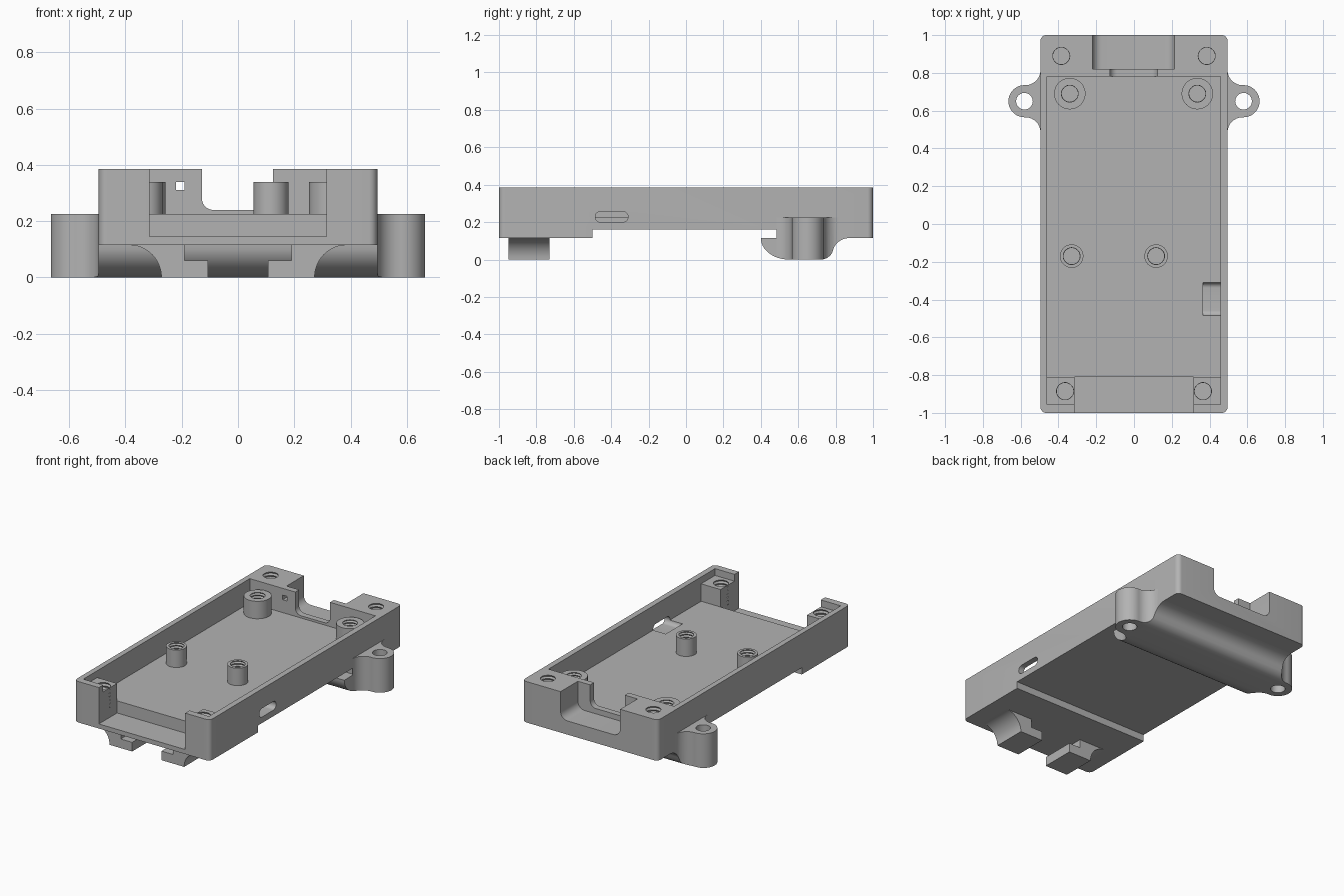
import bpy
import bmesh
from math import pi, cos, sin
from mathutils import Vector

old = bpy.data.objects.get("Cube")
if old:
    bpy.data.objects.remove(old, do_unlink=True)

grey = bpy.data.materials.new("matte grey")
grey.use_nodes = True
tone = (0.45, 0.45, 0.45, 1)
grey.diffuse_color = tone
grey.node_tree.nodes["Principled BSDF"].inputs["Base Color"].default_value = tone


def prism(name, outline, axis, low, high):
    """Extrude an outline along an axis; its points are the other two axes in order."""
    def place(a, b, c):
        return {"x": (c, a, b), "y": (a, c, b), "z": (a, b, c)}[axis]
    bm = bmesh.new()
    face = bm.faces.new([bm.verts.new(place(a, b, low)) for a, b in outline])
    grown = bmesh.ops.extrude_face_region(bm, geom=[face])
    shift = Vector(place(0, 0, high - low))
    bmesh.ops.translate(bm, vec=shift, verts=[v for v in grown["geom"] if isinstance(v, bmesh.types.BMVert)])
    bmesh.ops.recalc_face_normals(bm, faces=bm.faces)
    return finish(name, bm)


def finish(name, bm):
    mesh = bpy.data.meshes.new(name)
    bm.to_mesh(mesh)
    bm.free()
    mesh.materials.append(grey)
    obj = bpy.data.objects.new(name, mesh)
    bpy.context.collection.objects.link(obj)
    return obj


def arc(a, b, ra, rb, start, end, steps=12):
    return [(a + ra * cos(start + (end - start) * i / steps),
             b + rb * sin(start + (end - start) * i / steps)) for i in range(steps + 1)]


def rounded(a0, a1, b0, b1, r):
    corners = [(a1 - r, b1 - r), (a0 + r, b1 - r), (a0 + r, b0 + r), (a1 - r, b0 + r)]
    return [p for i, (a, b) in enumerate(corners) for p in arc(a, b, r, r, i * pi / 2, (i + 1) * pi / 2, 8)]


def box(name, x0, x1, y0, y1, z0, z1):
    return prism(name, [(x0, y0), (x1, y0), (x1, y1), (x0, y1)], "z", z0, z1)


def cylinder(name, x, y, r, z0, z1):
    return prism(name, arc(x, y, r, r, 0, 2 * pi, 40)[:-1], "z", z0, z1)


def threaded_cutter(x, y, r, z0, z1):
    """Stacked ridges that leave a threaded bore."""
    bm = bmesh.new()
    count, sides = 12, 32
    rings = []
    for i in range(count + 1):
        radius = r + (0.007 if i % 2 else 0)
        z = z0 + (z1 - z0) * i / count
        rings.append([bm.verts.new((px, py, z)) for px, py in arc(x, y, radius, radius, 0, 2 * pi, sides)[:-1]])
    for lower, upper in zip(rings, rings[1:]):
        for i in range(sides):
            j = (i + 1) % sides
            bm.faces.new((lower[i], lower[j], upper[j], upper[i]))
    bm.faces.new(rings[0][::-1])
    bm.faces.new(rings[-1])
    return finish("bore_cutter", bm)


def combine(obj, tool, operation="DIFFERENCE"):
    mod = obj.modifiers.new("shape", "BOOLEAN")
    mod.operation, mod.solver, mod.object = operation, "EXACT", tool
    bpy.context.view_layer.objects.active = obj
    bpy.ops.object.modifier_apply(modifier=mod.name)
    bpy.data.objects.remove(tool, do_unlink=True)


HALF, BASE, FLOOR, LEDGE, RIM = 0.495, 0.115, 0.225, 0.34, 0.385

# Tray with its cavity and the wide recess underneath
tray = prism("tray", rounded(-HALF, HALF, -1, 1, 0.03), "z", BASE, RIM)
combine(tray, box("cut", -0.46, 0.457, -0.81, 0.78, FLOOR, 0.5))
combine(tray, box("cut", -0.46, 0.457, -0.955, -0.8, LEDGE, 0.5))
combine(tray, box("cut", -1, 1, -0.5, 0.5, 0, 0.16))

# Front opening, one step lower than the floor
combine(tray, box("cut", -0.315, 0.315, -1.1, -0.81, 0.145, 0.5))
combine(tray, box("cut", -0.315, 0.315, -0.85, -0.8, FLOOR, 0.5))

# Back connector pocket, its narrower inner gap and the small sight hole
combine(tray, prism("cut", rounded(-0.22, 0.215, 0.205, 0.6, 0.05), "y", 0.82, 1.1))
combine(tray, prism("cut", rounded(-0.128, 0.125, 0.24, 0.6, 0.04), "y", 0.7, 0.85))
combine(tray, box("cut", -0.22, -0.19, 0.7, 0.85, 0.31, 0.34))

# Side slot running into the floor
combine(tray, prism("cut", rounded(-0.485, -0.31, 0.2, 0.257, 0.028), "x", 0.365, 0.6))

# Threaded corner bores
for x, y, top in [(-0.365, -0.885, LEDGE), (0.365, -0.885, LEDGE), (-0.385, 0.89, RIM), (0.385, 0.89, RIM)]:
    combine(tray, threaded_cutter(x, y, 0.044, top - 0.14, top + 0.002))

parts = [tray]

# Standoffs on the floor
for name, x, y, r in [("back_right_standoff", -0.34, 0.69, 0.083), ("back_left_standoff", 0.335, 0.69, 0.083),
                      ("middle_right_standoff", -0.33, -0.17, 0.062), ("middle_left_standoff", 0.117, -0.17, 0.062)]:
    post = cylinder(name, x, y, r, FLOOR - 0.01, LEDGE)
    combine(post, threaded_cutter(x, y, 0.043, FLOOR + 0.005, LEDGE + 0.002))
    parts.append(post)

# Curved rail under the back, with a lip facing forward
sweep = (arc(0.55, BASE, 0.15, BASE, pi, 1.5 * pi)
         + arc(0.72, 0.07, 0.07, 0.07, -pi / 2, -pi / 6, 8)
         + arc(0.875, 0.035, 0.09, 0.08, pi * 0.9, pi / 2, 8))
rail = prism("rail", sweep, "x", -HALF, HALF)
parts.append(rail)

# Mounting ears, their undersides following the rail
for name, side in [("left_ear", 1), ("right_ear", -1)]:
    outline = (arc(0.575, 0.485, 0.08, 0.08, pi, pi / 2, 8)
               + arc(0.58, 0.65, 0.085, 0.085, -pi / 2, pi / 2, 24)
               + arc(0.575, 0.815, 0.08, 0.08, 1.5 * pi, pi, 8))
    ear = prism(name, [(side * x, y) for x, y in outline], "z", -0.01, FLOOR)
    combine(ear, prism("cut", sweep + [(0.9, FLOOR + 0.1), (0.4, FLOOR + 0.1)], "x", -1, 1), "INTERSECT")
    combine(ear, cylinder("cut", side * 0.58, 0.65, 0.044, -0.1, 0.4))
    parts.append(ear)

# Hooked front feet with a flared outer side
for name, side in [("left_foot", 1), ("right_foot", -1)]:
    outline = ([(0.19, BASE), (0.19, 0.06), (0.107, 0.06), (0.107, 0)]
               + arc(0.385, 0, 0.113, BASE, pi, pi / 2))
    parts.append(prism(name, [(side * x, z) for x, z in outline], "y", -0.95, -0.73))

# Smooth rounded surfaces, keep real edges crisp
bpy.ops.object.select_all(action="DESELECT")
for part in parts:
    part.select_set(True)
bpy.context.view_layer.objects.active = tray
bpy.ops.object.shade_smooth_by_angle(angle=pi / 7)
